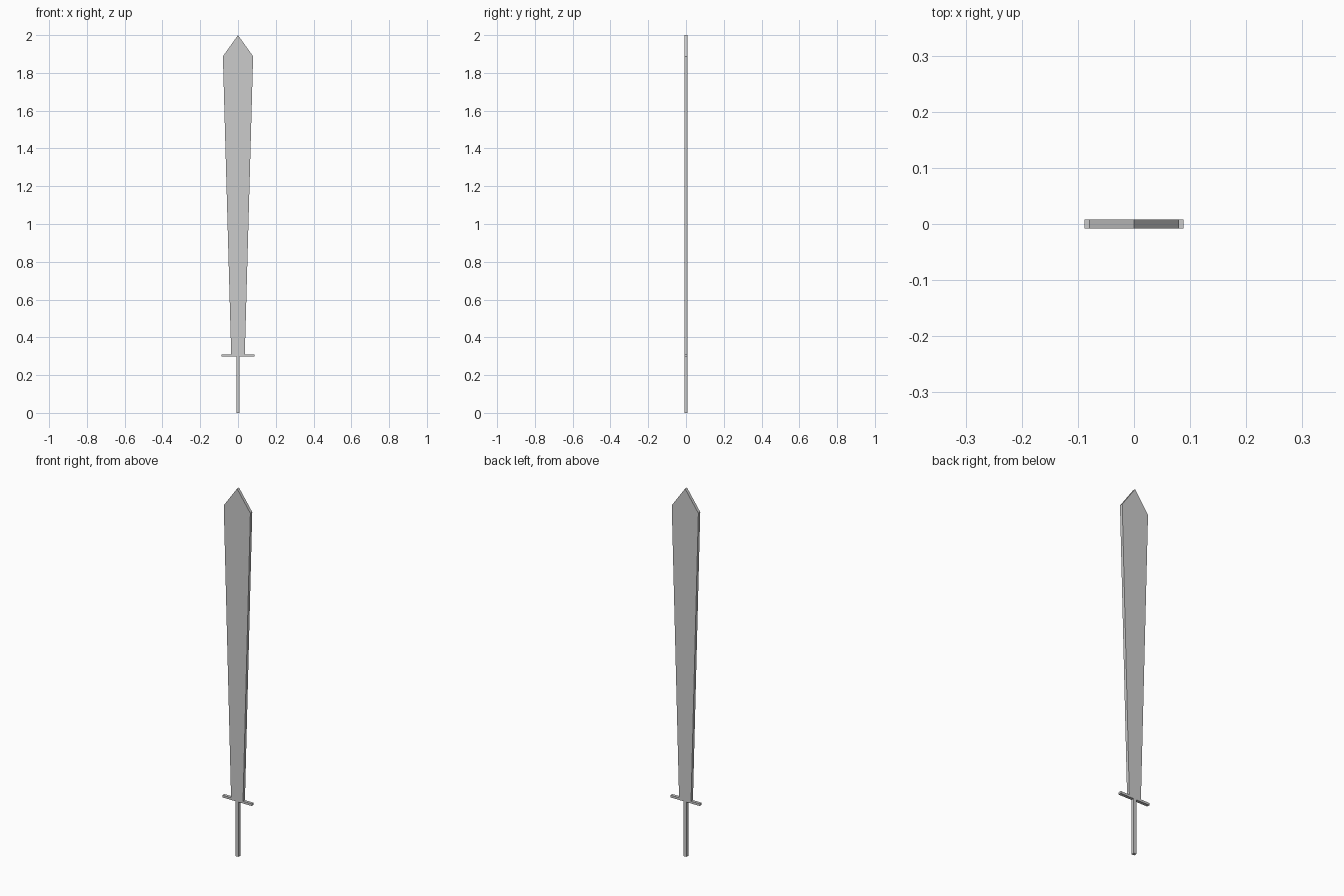
import bpy, bmesh

if "Cube" in bpy.data.objects:
    bpy.data.objects.remove(bpy.data.objects["Cube"])

DEPTH = 0.0165  # shared thickness of all parts


def slab(name, right_side):
    """Extrude a mirrored x-z outline, given as its right side from bottom to top."""
    left_side = [(-x, z) for x, z in reversed(right_side) if x > 0]
    bm = bmesh.new()
    face = bm.faces.new([bm.verts.new((x, -DEPTH / 2, z))
                         for x, z in right_side + left_side])
    ext = bmesh.ops.extrude_face_region(bm, geom=[face])
    verts = [v for v in ext["geom"] if isinstance(v, bmesh.types.BMVert)]
    bmesh.ops.translate(bm, verts=verts, vec=(0, DEPTH, 0))
    bmesh.ops.recalc_face_normals(bm, faces=bm.faces)
    mesh = bpy.data.meshes.new(name)
    bm.to_mesh(mesh)
    bm.free()
    obj = bpy.data.objects.new(name, mesh)
    bpy.context.collection.objects.link(obj)
    return obj


# Square grip
slab("grip", [(0.0085, 0.0), (0.0085, 0.298)])
# Straight crossguard
slab("crossguard", [(0.0885, 0.298), (0.0885, 0.31)])
# Blade widening towards a pointed tip
slab("blade", [(0.036, 0.31), (0.08, 1.888), (0.0, 2.0)])
